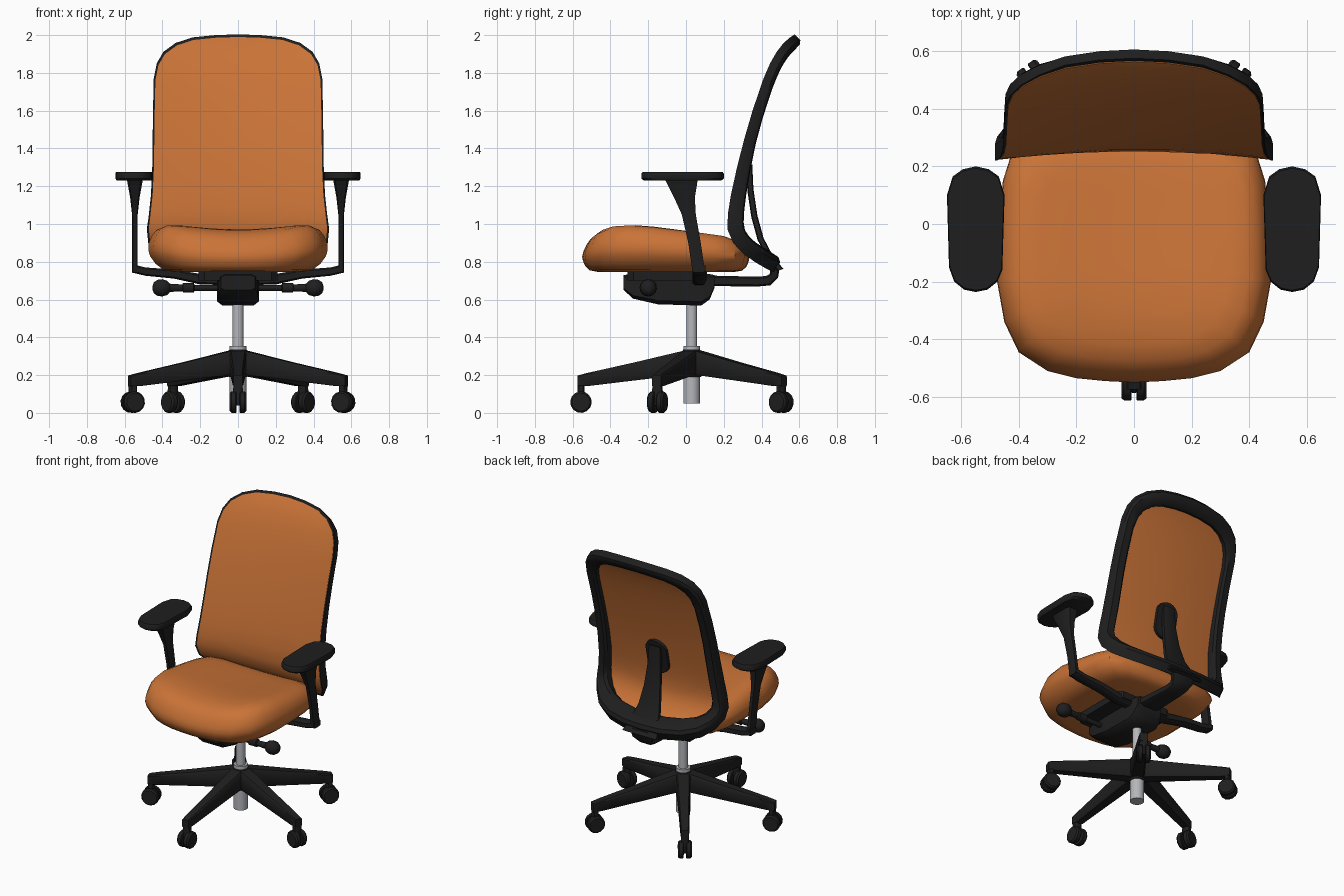
import bpy, bmesh, math
from mathutils import Vector as V


def material(name, rgb):
    m = bpy.data.materials.new(name)
    m.diffuse_color = (*rgb, 1)
    return m


ORANGE = material("orange fabric", (0.59, 0.172, 0.038))
BLACK = material("black plastic", (0.0135, 0.0135, 0.0135))
GREY = material("grey metal", (0.46, 0.47, 0.5))
X, Y, Z = V((1, 0, 0)), V((0, 1, 0)), V((0, 0, 1))


def loft(name, loops, mat, closed=False):
    """Skin a list of equal-length point loops; cap the ends unless closed."""
    bm = bmesh.new()
    rows = [[bm.verts.new(p) for p in loop] for loop in loops]
    n = len(rows[0])
    pairs = list(zip(rows, rows[1:])) + ([(rows[-1], rows[0])] if closed else [])
    for a, b in pairs:
        for i in range(n):
            j = (i + 1) % n
            bm.faces.new((a[i], a[j], b[j], b[i]))
    if not closed:
        bm.faces.new(rows[0])
        bm.faces.new(rows[-1])
    bmesh.ops.recalc_face_normals(bm, faces=bm.faces)
    me = bpy.data.meshes.new(name)
    bm.to_mesh(me)
    bm.free()
    me.materials.append(mat)
    ob = bpy.data.objects.new(name, me)
    bpy.context.collection.objects.link(ob)
    return ob


def section(c, u, v, a, b, k=0.65):
    """Chamfered rectangle of half sizes a, b in the u, v plane."""
    pts = [(1, k), (k, 1), (-k, 1), (-1, k), (-1, -k), (-k, -1), (k, -1), (1, -k)]
    return [V(c) + u * (a * p) + v * (b * q) for p, q in pts]


def turned(name, c, axis, prof, mat, n=20):
    """Lathe a list of (distance along axis, radius) about an axis."""
    u = axis.orthogonal().normalized()
    v = axis.cross(u)
    ang = [2 * math.pi * i / n for i in range(n)]
    return loft(name, [[V(c) + axis * h + (u * math.cos(t) + v * math.sin(t)) * r for t in ang]
                       for h, r in prof], mat)


def mirrored(half):
    """Complete a half outline that starts and ends on x = 0."""
    return half + [(-x, y) for x, y in half[-2:0:-1]]


# Star base with five legs and twin-wheel casters
HUB = V((0, 0.03, 0))
turned("base_hub", HUB, Z, [(0.19, 0.05), (0.21, 0.065), (0.31, 0.06), (0.335, 0.045)], BLACK)
for i in range(5):
    t = math.radians(-90 + 72 * i)
    r = V((math.cos(t), math.sin(t), 0))
    s = V((-r.y, r.x, 0))
    legs = [(0, 0.2, 0.338, 0.045), (0.06, 0.2, 0.325, 0.045), (0.3, 0.172, 0.268, 0.036),
            (0.55, 0.142, 0.212, 0.028), (0.605, 0.14, 0.198, 0.025)]
    loft(f"base_leg_{i}", [section(HUB + r * d + Z * (lo + hi) / 2, s, Z, w, (hi - lo) / 2, 0.8)
                           for d, lo, hi, w in legs], BLACK)
    loft(f"caster_stem_{i}", [section(HUB + r * 0.586 + Z * z, r, s, a, b)
                              for z, a, b in [(0.04, 0.025, 0.011), (0.09, 0.03, 0.011),
                                              (0.11, 0.018, 0.026), (0.16, 0.018, 0.024)]], BLACK)
    for k in (-1, 1):
        turned(f"caster_wheel_{i}_{k}", HUB + r * 0.586 + Z * 0.057, s * k,
               [(0.008, 0.053), (0.012, 0.057), (0.034, 0.057), (0.044, 0.048)], BLACK, 14)

# Gas lift column
turned("lift_lower", HUB, Z, [(0.05, 0.045), (0.2, 0.045)], GREY)
turned("lift_collar", HUB, Z, [(0.325, 0.045), (0.355, 0.045)], GREY)
turned("lift_upper", HUB, Z, [(0.34, 0.029), (0.6, 0.029)], GREY)

# Tilt mechanism under the seat, with top plate
mech = [(-0.33, 0.65, 0.73, 0.09), (-0.28, 0.605, 0.735, 0.105), (-0.15, 0.575, 0.74, 0.11),
        (0.08, 0.568, 0.74, 0.11), (0.125, 0.6, 0.735, 0.105), (0.15, 0.66, 0.73, 0.095)]
loft("mechanism", [section((0, y, (lo + hi) / 2), X, Z, w, (hi - lo) / 2, 0.75)
                   for y, lo, hi, w in mech], BLACK)
loft("seat_plate", [section((0, -0.1, z), X, Y, 0.21, 0.21, 0.85) for z in (0.7, 0.76)], BLACK)

# Bar from the mechanism to the backrest
bar = [(0.08, 0.7, 0.075, 0, 0.028), (0.38, 0.695, 0.06, 0, 0.026), (0.435, 0.7, 0.06, 0.4, 0.027),
       (0.465, 0.725, 0.075, 1.2, 0.024), (0.475, 0.785, 0.09, 1.57, 0.024)]
loft("back_bar", [section((0, y, z), X, Z * math.cos(t) - Y * math.sin(t), w, h)
                  for y, z, w, t, h in bar], BLACK)

# Seat cushion: scaled outlines under a saddle-shaped top, sides tucked in below
outline = mirrored([(0, -0.55), (0.1, -0.545), (0.2, -0.535), (0.3, -0.51), (0.4, -0.445), (0.45, -0.34),
                    (0.475, -0.2), (0.468, 0), (0.455, 0.15), (0.42, 0.26), (0.33, 0.31),
                    (0.17, 0.33), (0, 0.335)])


def seat_top(x, y):
    z = 0.972 - 0.125 * max(0, y + 0.25) - 1.5 * max(0, -y - 0.36) ** 2
    return z + 0.028 * min(1, (x / 0.36) ** 2)


seat = []
for sx, s, f in [(0.35, 0.4, 0), (0.7, 0.8, 0), (0.83, 0.91, 0.05), (0.92, 0.965, 0.18), (0.98, 0.99, 0.34),
                 (1, 1, 0.47), (0.995, 0.985, 0.62), (0.96, 0.95, 0.78), (0.91, 0.9, 0.9), (0.83, 0.83, 0.97),
                 (0.7, 0.7, 1), (0.5, 0.5, 1), (0.3, 0.3, 1), (0.1, 0.1, 1)]:
    ring = []
    for x, y in outline:
        x, y = x * sx, -0.1 + (y + 0.1) * s
        ring.append((x, y, 0.745 + f * (seat_top(x, y) - 0.745)))
    seat.append(ring)
loft("seat", seat, ORANGE)

# Backrest: one outline bent along a side profile (z, y)
PROF = [(0.7, 0.53), (0.75, 0.435), (0.8, 0.36), (0.86, 0.285), (0.92, 0.242), (0.98, 0.223), (1.1, 0.23),
        (1.3, 0.27), (1.5, 0.322), (1.7, 0.384), (1.85, 0.442), (1.95, 0.498), (2.0, 0.545), (2.05, 0.6)]


def side_y(z):
    i = max(i for i in range(1, len(PROF) - 2) if PROF[i][0] <= z or i == 1)
    slope = lambda k: (PROF[k + 1][1] - PROF[k - 1][1]) / (PROF[k + 1][0] - PROF[k - 1][0])
    (z0, y0), (z1, y1) = PROF[i], PROF[i + 1]
    h = z1 - z0
    t = (z - z0) / h
    return (y0 * (2 * t**3 - 3 * t**2 + 1) + y1 * (3 * t**2 - 2 * t**3)
            + h * slope(i) * (t**3 - 2 * t**2 + t) + h * slope(i + 1) * (t**3 - t**2))


def bend(x, z, depth):
    """Point on the backrest, pushed back along its normal by depth."""
    d = (side_y(z + 0.01) - side_y(z - 0.01)) / 0.02
    n = V((0, 1, -d)).normalized()
    return V((x, side_y(z) + 0.03 * (1 - (x / 0.48) ** 2), z)) + n * depth


MID = 1.37
back = mirrored([(0, 2.002), (0.12, 1.998), (0.24, 1.986), (0.33, 1.957), (0.395, 1.91), (0.43, 1.85),
                 (0.446, 1.77), (0.45, 1.6), (0.452, 1.45), (0.454, 1.3), (0.461, 1.15), (0.472, 1.05),
                 (0.482, 0.97), (0.475, 0.9), (0.44, 0.84), (0.38, 0.795), (0.28, 0.765),
                 (0.14, 0.75), (0, 0.747)])
sizes = [0.02, 0.15, 0.3, 0.45, 0.6, 0.72, 0.83, 0.92, 0.98]
rings = [(s, -0.001) for s in sizes] + [(s, 0.014) for s in reversed(sizes)]
loft("back_panel", [[bend(x * s, MID + (z - MID) * s, d) for x, z in back] for s, d in rings], ORANGE)

# Frame ring round the back of the panel: section in (inset, depth)
frame = []
for inset, dep in [(0, -0.05), (0, 0.75), (0.012, 1), (0.06, 1), (0.076, 0.75), (0.08, 0.1), (0.012, 0.06)]:
    ring = []
    for x, z in back:
        thick = 0.054 + 0.022 * max(0, min(1, (1.5 - z) / 0.5))
        ring.append(bend(x * (1 - inset / 0.47), MID + (z - MID) * (1 - inset / 0.63), dep * thick))
    frame.append(ring)
loft("back_frame", frame, BLACK, closed=True)

# Lumbar spine and its pad
spine = [(0.5, 0.757, 0.13), (0.445, 0.825, 0.105), (0.395, 0.92, 0.078), (0.362, 1.04, 0.06),
         (0.341, 1.18, 0.048), (0.335, 1.31, 0.042)]
loft("back_spine", [section((0, y, z), X, V((0, 1, 0.3)), w, 0.016) for y, z, w in spine], BLACK)
pad = [(0.08 * math.cos(t), 1.235 + 0.05 * (1 if math.sin(t) > 0 else -1) + 0.07 * math.sin(t))
       for t in [math.pi * (i + 0.5) / 10 for i in range(20)]]
loft("lumbar_pad", [[bend(x, z, d) for x, z in pad] for d in (0.01, 0.034)], BLACK)

# Armrests and control levers on both sides
for s in (-1, 1):
    side = "right" if s > 0 else "left"
    arm = [(0.08, 0.705, 0.028), (0.2, 0.708, 0.028), (0.34, 0.735, 0.024), (0.49, 0.748, 0.022),
           (0.562, 0.765, 0.022)]
    loft(f"arm_bracket_{side}", [section((s * x, 0.068, z), Y, Z, 0.034, h) for x, z, h in arm], BLACK)
    post = [(0.068, 0.745, 0.015, 0.033), (0.045, 0.9, 0.014, 0.033), (0.015, 1.05, 0.015, 0.037),
            (-0.008, 1.14, 0.025, 0.055), (-0.025, 1.24, 0.043, 0.088)]
    loft(f"arm_post_{side}", [section((s * 0.546, y, z), X, Y, a, b, 0.75) for y, z, a, b in post], BLACK)
    top = [(-0.092, -0.16), (-0.075, -0.2), (-0.04, -0.228), (0, -0.236), (0.04, -0.228), (0.075, -0.2),
           (0.093, -0.15), (0.1, 0.1), (0.08, 0.165), (0.045, 0.19), (0, 0.2), (-0.045, 0.19),
           (-0.08, 0.165), (-0.1, 0.1)]
    loft(f"arm_pad_{side}", [[(s * (0.549 + x * k), -0.02 + (y + 0.02) * k, z) for x, y in top]
                             for k, z in [(0.94, 1.23), (1, 1.24), (1, 1.267), (0.97, 1.276)]], BLACK)
    turned(f"lever_{side}", (s * 0.08, -0.2, 0.662), X * s,
           [(0, 0.016), (0.15, 0.016), (0.155, 0.026), (0.21, 0.026), (0.215, 0.018), (0.28, 0.022),
            (0.295, 0.038), (0.32, 0.046), (0.345, 0.043), (0.365, 0.03), (0.372, 0.012)], BLACK, 14)

# Smooth shading with sharp edges kept
for ob in bpy.context.collection.objects:
    ob.select_set(True)
    bpy.context.view_layer.objects.active = ob
bpy.ops.object.shade_smooth_by_angle(angle=math.radians(38))
